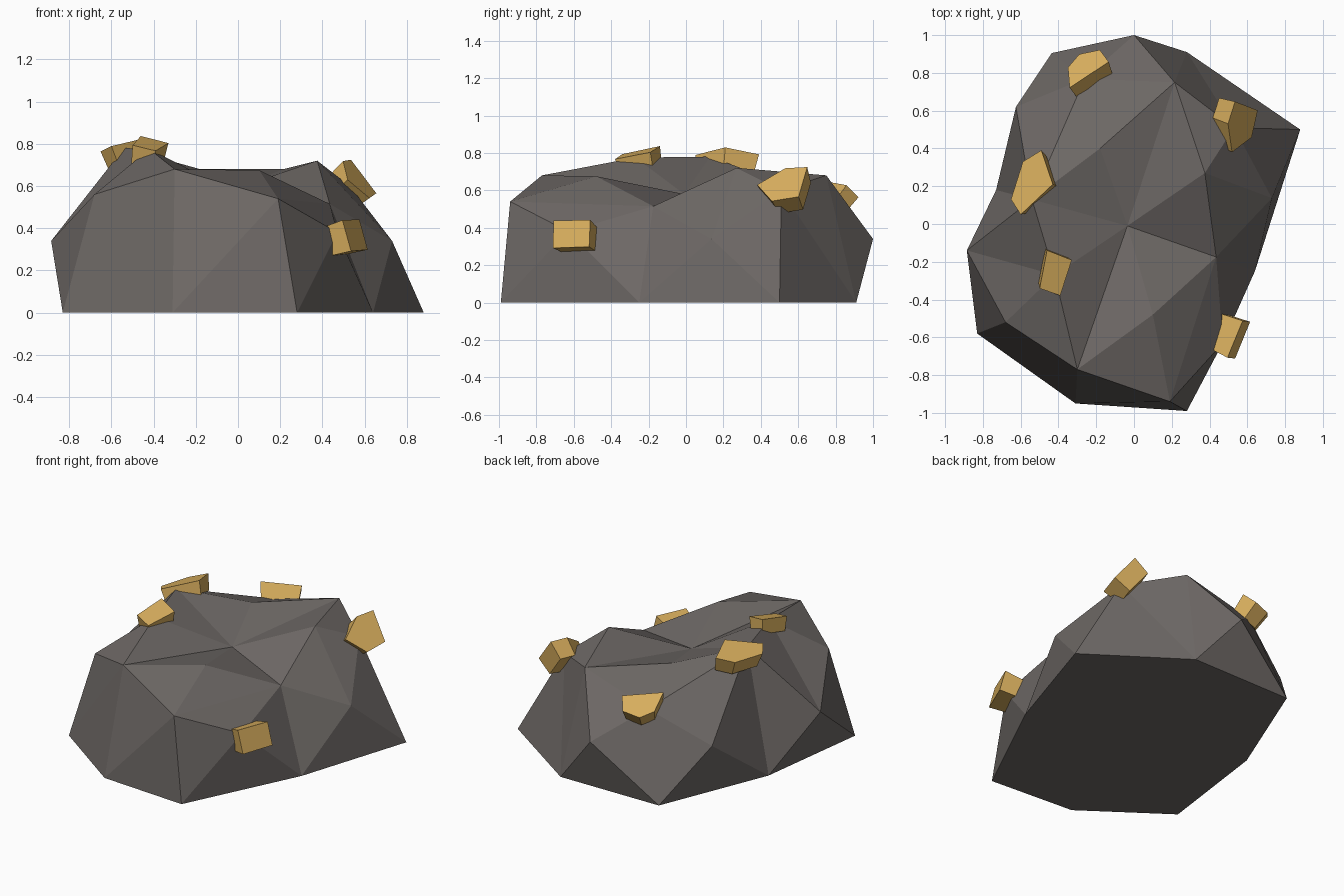
import bpy, bmesh
from mathutils import Vector

if "Cube" in bpy.data.objects:
    bpy.data.objects.remove(bpy.data.objects["Cube"])


def material(name, rgb):
    m = bpy.data.materials.new(name)
    m.diffuse_color = (*rgb, 1)
    m.use_nodes = True
    m.node_tree.nodes["Principled BSDF"].inputs["Base Color"].default_value = m.diffuse_color
    return m


def make_object(name, bm, mat):
    bmesh.ops.recalc_face_normals(bm, faces=bm.faces)
    mesh = bpy.data.meshes.new(name)
    bm.to_mesh(mesh)
    bm.free()
    mesh.materials.append(mat)
    ob = bpy.data.objects.new(name, mesh)
    bpy.context.collection.objects.link(ob)
    return ob


stone = material("stone", (0.155, 0.14, 0.132))
gold = material("gold", (0.68, 0.42, 0.11))

# Boulder corners: ground outline A-H, waist I-K and V-W, crown the rest
corners = dict(
    A=(-.83, -.58, 0), B=(-.31, -.95, 0), C=(.28, -.99, 0), D=(.64, -.25, 0),
    E=(.88, .5, 0), F=(.28, .91, 0), G=(-.435, .905, 0), H=(-.73, .18, 0),
    I=(0, 1, .34), J=(-.885, -.14, .34), K=(-.625, .62, .335),
    V=(.47, -.63, .38), W=(.73, .137, .34),
    L=(-.68, -.52, .56), M=(-.30, -.77, .68), N=(.19, -.94, .54),
    O=(.435, -.175, .515), P=(.375, .27, .72), Q=(-.035, -.01, .58),
    R=(.215, .75, .68), S=(-.54, .13, .78), T=(-.42, -.27, .775),
    U=(.10, -.48, .675), X=(.53, .51, .6), Y=(-.26, .77, .54), Z=(-.18, .4, .68))

# Facets are triangle fans: a hub corner and the corners around it
fans = dict(V="CDONC", W="DEXPOD", I="FGYRF", K="GHSYG", J="HALTSH", U="MNOQM",
            Z="RYSQR", X="EFRP", T="LMQS", Q="OPR", M="LABN", N="BC")

bm = bmesh.new()
v = {k: bm.verts.new(p) for k, p in corners.items()}
for hub, ring in fans.items():
    for a, b in zip(ring, ring[1:]):
        bm.faces.new((v[hub], v[a], v[b]))
bm.faces.new([v[k] for k in "HGFEDCBA"])
make_object("boulder", bm, stone)


# Gold nugget: outer facet pushed back into the stone
def nugget(name, outer, depth):
    pts = [Vector(p) for p in outer]
    mid = sum(pts, Vector()) / len(pts)
    n = Vector()
    for a, b in zip(pts, pts[1:] + pts[:1]):
        n += (a - mid).cross(b - mid)
    n.normalize()
    if n.dot(mid - Vector((0, 0, .2))) < 0:
        n = -n
    pts = [p - n * n.dot(p - mid) for p in pts]
    bm = bmesh.new()
    top = [bm.verts.new(p) for p in pts]
    low = [bm.verts.new(mid + (p - mid) * .9 - n * depth) for p in pts]
    bm.faces.new(top)
    bm.faces.new(low[::-1])
    for i in range(len(pts)):
        j = (i + 1) % len(pts)
        bm.faces.new((top[i], low[i], low[j], top[j]))
    make_object(name, bm, gold)


nugget("nugget_back", [(-.34, .72, .65), (-.135, .86, .63), (-.18, .92, .56),
                       (-.29, .90, .54), (-.35, .83, .57)], .12)
nugget("nugget_left", [(-.59, .33, .77), (-.49, .39, .79), (-.43, .21, .83),
                       (-.60, .05, .79), (-.65, .13, .76)], .10)
nugget("nugget_ridge", [(-.46, -.14, .84), (-.33, -.19, .80),
                        (-.39, -.38, .77), (-.50, -.34, .79)], .09)
nugget("nugget_right", [(.53, .65, .72), (.50, .53, .72), (.52, .38, .63),
                        (.62, .46, .54), (.66, .60, .57)], .12)
nugget("nugget_front", [(.57, -.51, .44), (.62, -.52, .30),
                        (.53, -.71, .29), (.50, -.71, .44)], .13)
